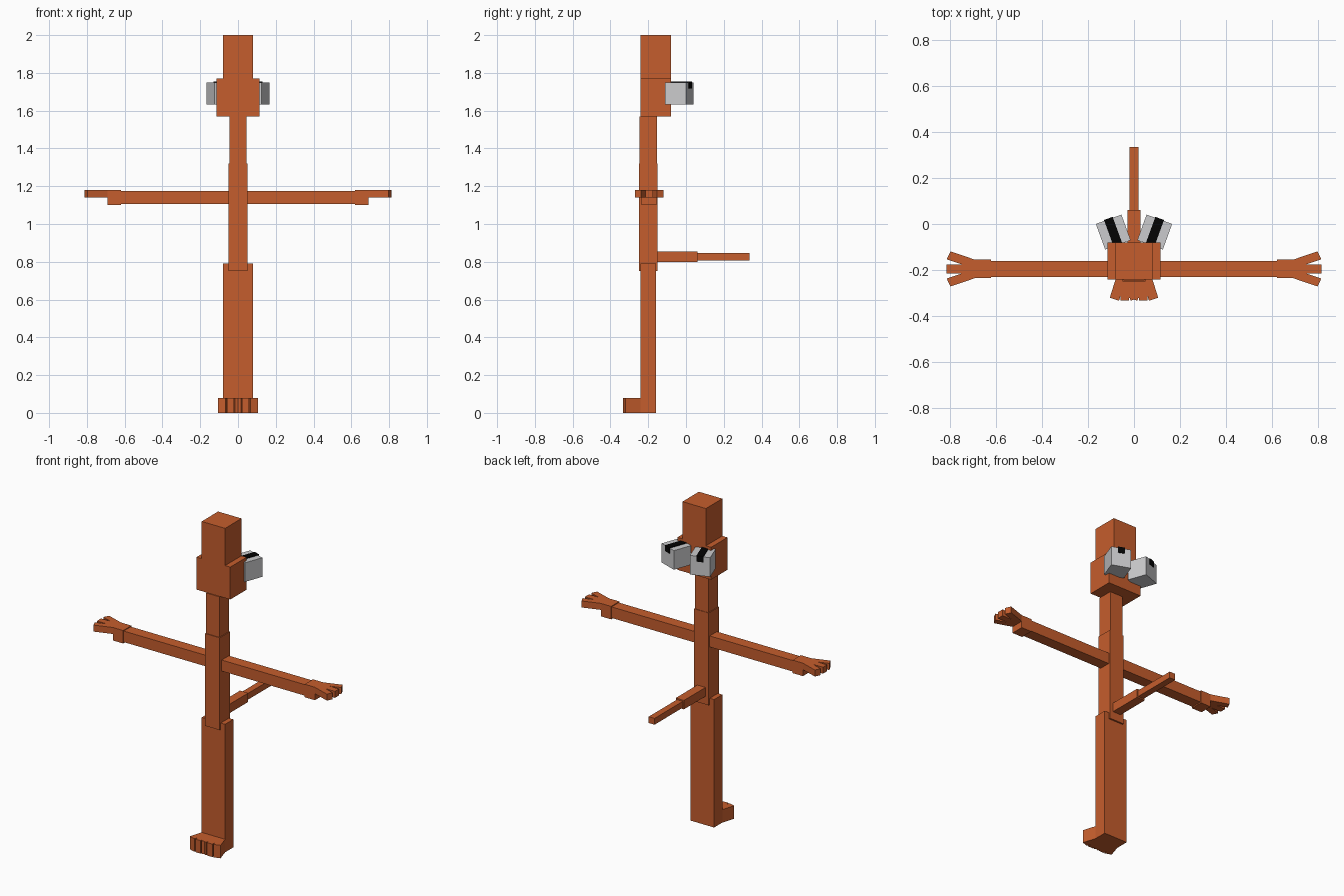
import bpy, bmesh, math
from mathutils import Matrix, Vector

old = bpy.data.objects.get("Cube")
if old:
    bpy.data.objects.remove(old)


def material(name, rgb):
    m = bpy.data.materials.new(name)
    m.use_nodes = True
    m.diffuse_color = (*rgb, 1)
    m.node_tree.nodes["Principled BSDF"].inputs["Base Color"].default_value = (*rgb, 1)
    return m


FUR = material("rust orange", (0.56, 0.11, 0.026))
EYE = material("light grey", (0.6, 0.6, 0.61))
BLACK = material("black", (0.001, 0.001, 0.001))


def finish(name, bm, mat):
    bmesh.ops.recalc_face_normals(bm, faces=bm.faces)
    mesh = bpy.data.meshes.new(name)
    bm.to_mesh(mesh)
    bm.free()
    mesh.materials.append(mat)
    obj = bpy.data.objects.new(name, mesh)
    bpy.context.collection.objects.link(obj)
    return obj


def box(name, x, y, z, mat=FUR, frame=Matrix()):
    """Box spanning the given (min, max) ranges, placed in a frame."""
    bm = bmesh.new()
    bmesh.ops.create_cube(bm, size=1)
    for v in bm.verts:
        v.co = frame @ Vector([(a + b) / 2 + (b - a) * c
                               for (a, b), c in zip((x, y, z), v.co)])
    return finish(name, bm, mat)


def fan(name, half, z, frame):
    """Three splayed digits: mirrored half outline, extruded from z[0] to z[1]."""
    outline = half + [(u, -v) for u, v in reversed(half)]
    bm = bmesh.new()
    face = bm.faces.new([bm.verts.new((u, v, z[0])) for u, v in outline])
    top = bmesh.ops.extrude_face_region(bm, geom=[face])["geom"]
    for v in top:
        if isinstance(v, bmesh.types.BMVert):
            v.co.z = z[1]
    bmesh.ops.transform(bm, matrix=frame, verts=bm.verts)
    return finish(name, bm, FUR)


# Trunk, head and tail
box("legs", (-.08, .08), (-.24, -.16), (0, .79))
box("body", (-.05, .05), (-.25, -.15), (.75, 1.32))
box("neck", (-.045, .045), (-.246, -.153), (1.32, 1.57))
box("head", (-.115, .115), (-.24, -.08), (1.57, 1.77))
box("crown", (-.08, .08), (-.24, -.08), (1.77, 2))
box("tail_base", (-.028, .028), (-.15, .06), (.8, .855))
box("tail_tip", (-.02, .02), (.06, .335), (.808, .847))

HAND = [(0, .04), (.107, .076), (.123, .042), (.058, .02), (.123, .02)]
FOOT = [(0, .04), (.08, .065), (.093, .025), (.07, .018), (.093, .018)]

for side, s in (("left", 1), ("right", -1)):
    # Arm, wrist and hand along the side axis
    arm = Matrix.Translation((0, -.195, 0)) @ Matrix.Diagonal((s, 1, 1, 1))
    box(side + "_arm", (.05, .62), (-.035, .035), (1.107, 1.175), FUR, arm)
    box(side + "_wrist", (.62, .69), (-.04, .04), (1.1, 1.18), FUR, arm)
    fan(side + "_hand", HAND, (1.14, 1.18), arm @ Matrix.Translation((.69, 0, 0)))

    # Foot with toes pointing to the front
    foot = Matrix.Translation((.04 * s, -.24, 0)) @ Matrix.Rotation(-math.pi / 2, 4, "Z")
    fan(side + "_foot", FOOT, (0, .08), foot)

    # Eye block turned outward, with a pupil strip folded over its top edge
    eye = Matrix.Translation((.09 * s, -.035, 0)) @ Matrix.Rotation(math.radians(-20 * s), 4, "Z")
    r = .059
    box(side + "_eye", (-r, r), (-r, r), (1.632, 1.75), EYE, eye)
    box(side + "_pupil_top", (-.02, .02), (-r, r + .004), (1.748, 1.755), BLACK, eye)
    box(side + "_pupil_front", (-.02, .02), (r - .003, r + .004), (1.718, 1.748), BLACK, eye)
